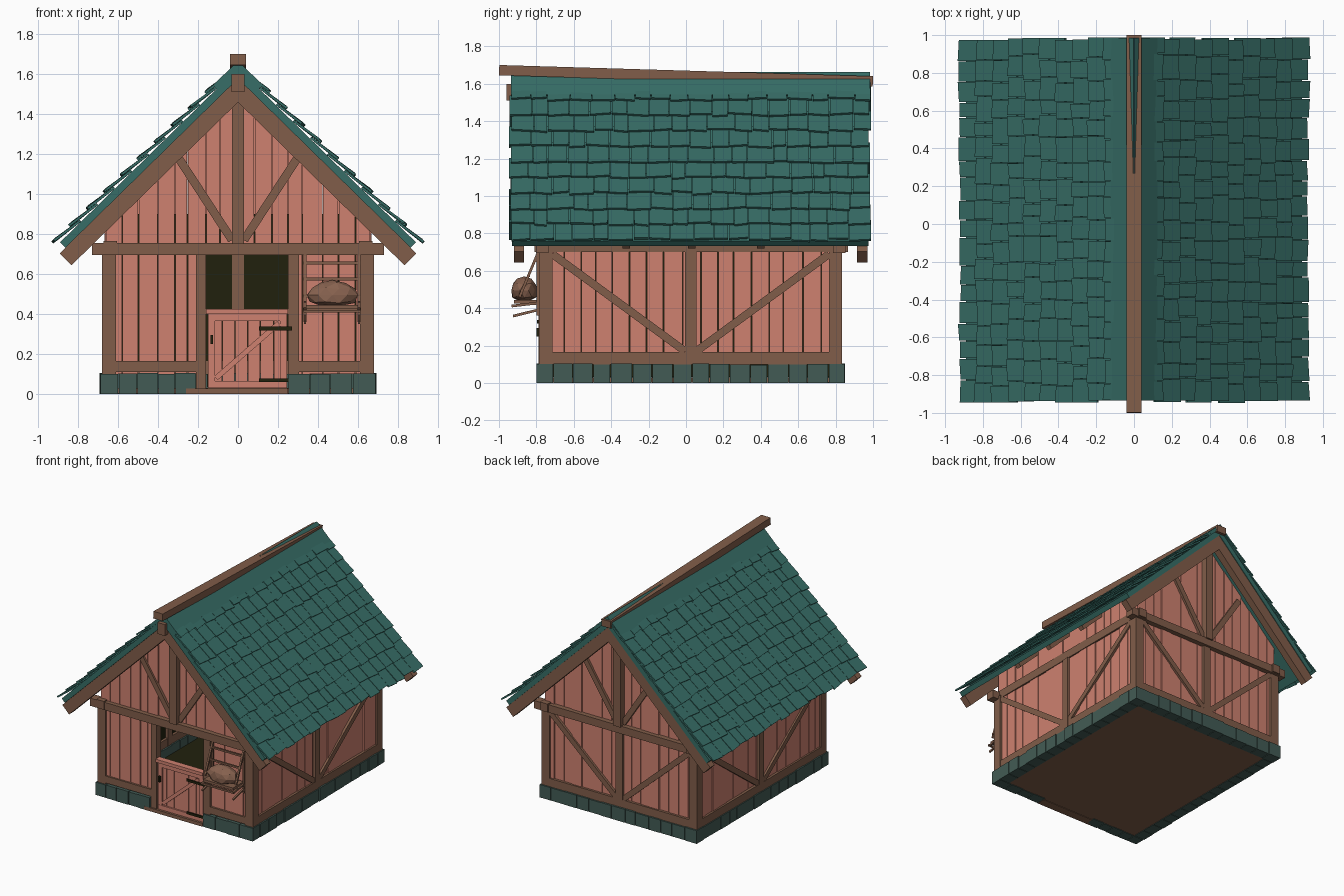
import bpy, bmesh, math, random
from mathutils import Matrix, Vector

random.seed(7)
if "Cube" in bpy.data.objects:
    bpy.data.objects.remove(bpy.data.objects["Cube"])


def material(name, rgb):
    m = bpy.data.materials.new(name)
    m.use_nodes = True
    m.diffuse_color = (*rgb, 1)
    m.node_tree.nodes["Principled BSDF"].inputs["Base Color"].default_value = (*rgb, 1)
    return m


WOOD = material("brown_timber", (0.22, 0.11, 0.067))
PLANK = material("pink_planks", (0.62, 0.22, 0.16))
TEAL = material("teal_shingles", (0.038, 0.155, 0.135))
STONE = material("grey_green_stone", (0.055, 0.105, 0.09))
DARK = material("dark_interior", (0.015, 0.015, 0.004))
SACK = material("sack_brown", (0.25, 0.125, 0.08))


class Part:
    """Collects boxes and beams into one named mesh."""

    def __init__(self, name, mat):
        self.name, self.mat, self.bm = name, mat, bmesh.new()

    def box(self, lo, hi, frame=Matrix()):
        lo, hi = Vector(lo), Vector(hi)
        m = frame @ Matrix.Translation((lo + hi) / 2) @ Matrix.Diagonal((*(hi - lo), 1))
        return bmesh.ops.create_cube(self.bm, size=1, matrix=m)["verts"]

    def beam(self, p, q, width, depth, facing):
        p, q, n = Vector(p), Vector(q), Vector(facing)
        d = (q - p).normalized()
        side = n.cross(d).normalized()
        n = d.cross(side)
        frame = Matrix((d, side, n)).transposed().to_4x4()
        frame.translation = p
        self.box((0, -width / 2, -depth / 2), ((q - p).length, width / 2, depth / 2), frame)

    def done(self):
        mesh = bpy.data.meshes.new(self.name)
        bmesh.ops.recalc_face_normals(self.bm, faces=self.bm.faces)
        self.bm.to_mesh(mesh)
        self.bm.free()
        mesh.materials.append(self.mat)
        ob = bpy.data.objects.new(self.name, mesh)
        bpy.context.collection.objects.link(ob)
        return ob


def split(a, b, size, jitter=0.0):
    """Cut a run into roughly equal pieces."""
    n = max(1, round((b - a) / size))
    cuts = [a + (b - a) * i / n for i in range(n + 1)]
    for i in range(1, n):
        cuts[i] += random.uniform(-jitter, jitter)
    return list(zip(cuts, cuts[1:]))


FRONT, BACK, HALF = -0.785, 0.835, 0.68
MID = (FRONT + BACK) / 2
DOOR_L, DOOR_R = -0.16, 0.25
PITCH = math.radians(44.4)
SLOPE = math.tan(PITCH)

# Stone footing
stones = Part("stone_footing", STONE)
for y0, y1, runs in ((-0.80, -0.71, ((-0.69, -0.21), (0.25, 0.69))), (0.76, 0.85, ((-0.69, 0.69),))):
    for a, b in runs:
        for x0, x1 in split(a, b, 0.105, 0.01):
            j = random.uniform(0, 0.008)
            stones.box((x0 + 0.002, y0 + j, 0), (x1 - 0.002, y1 - j, 0.105 - j))
for s in (-1, 1):
    for y0, y1 in split(-0.71, 0.76, 0.105, 0.01):
        j = random.uniform(0, 0.008)
        xs = sorted((s * 0.60, s * (0.692 - j)))
        stones.box((xs[0], y0 + 0.002, 0), (xs[1], y1 - 0.002, 0.105 - j))
stones.done()

floor = Part("floor", WOOD)
floor.box((-0.62, -0.77, 0.004), (0.62, 0.80, 0.03))
floor.box((-0.26, -0.80, 0), (0.25, -0.73, 0.027))
floor.done()

# Dark room behind the open half door
room = Part("dark_room", DARK)
room.box((-0.63, -0.73, 0.032), (0.63, 0.78, 0.9))
room.bm.faces.ensure_lookup_table()
front = min(room.bm.faces, key=lambda f: f.calc_center_median().y)
bmesh.ops.delete(room.bm, geom=[front], context="FACES")
room.done()

# Vertical wall planks, tops cut to the roof pitch on the gables
gables = Part("gable_planks", PLANK)
for y, runs in ((FRONT + 0.03, ((-0.66, DOOR_L, 0.1), (DOOR_L, DOOR_R, 0.7), (DOOR_R, 0.66, 0.1))),
                (BACK - 0.03, ((-0.66, 0, 0.1), (0, 0.66, 0.1)))):
    for a, b, z0 in runs:
        for x0, x1 in split(a, b, 0.088, 0.012):
            j = random.uniform(-0.005, 0.005)
            for v in gables.box((x0 + 0.002, y + j - 0.012, z0), (x1 - 0.002, y + j + 0.012, 1)):
                if v.co.z > 0.9:
                    v.co.z = 1.575 - abs(v.co.x) * SLOPE
gables.done()
sides = Part("side_planks", PLANK)
for s in (-1, 1):
    for y0, y1 in split(FRONT + 0.03, BACK - 0.03, 0.09, 0.012):
        x = s * (HALF - 0.03 + random.uniform(-0.005, 0.005))
        sides.box((x - 0.012, y0 + 0.002, 0.1), (x + 0.012, y1 - 0.002, 0.93))
sides.done()

# Timber frame
frame = Part("timber_frame", WOOD)
for s in (-1, 1):
    xs = sorted((s * 0.61, s * HALF))
    for y in (FRONT, BACK - 0.07):
        frame.box((xs[0], y, 0.1), (xs[1], y + 0.07, 0.72))
    frame.box((xs[0], MID - 0.03, 0.1), (xs[1], MID + 0.03, 0.7))
    frame.box((xs[0] + 0.001, FRONT + 0.01, 0.1), (xs[1] - 0.001, BACK - 0.01, 0.165))
    plate = sorted((s * 0.605, s * 0.672))
    frame.box((plate[0], -0.81, 0.70), (plate[1], 0.865, 0.765))
    # Side and back braces run from the upper corners to the bottom centre
    for end in (FRONT + 0.07, BACK - 0.07):
        t = 1 if end > MID else -1
        frame.beam((s * 0.665, MID + t * 0.03, 0.17), (s * 0.665, end, 0.69), 0.042, 0.025, (s, 0, 0))
    frame.beam((s * 0.03, BACK - 0.015, 0.17), (s * 0.61, BACK - 0.015, 0.69), 0.042, 0.025, (0, 1, 0))
frame.box((-0.03, BACK - 0.06, 0.1), (0.03, BACK, 0.7))
frame.box((-0.62, BACK - 0.06, 0.1), (0.62, BACK - 0.002, 0.165))
for a, b in ((-0.62, -0.2), (0.3, 0.62)):
    frame.box((a, FRONT + 0.002, 0.11), (b, FRONT + 0.05, 0.165))
frame.box((DOOR_L - 0.05, FRONT - 0.003, 0.025), (DOOR_L, FRONT + 0.05, 0.7))
frame.box((DOOR_R, FRONT - 0.003, 0.1), (DOOR_R + 0.055, FRONT + 0.05, 0.7))
frame.done()

gable_frame = Part("gable_frame", WOOD)
for y, t in ((FRONT, -1), (BACK, 1)):
    gable_frame.box((-0.73, min(y + t * 0.018, y - t * 0.05), 0.695), (0.73, max(y + t * 0.018, y - t * 0.05), 0.756))
    gable_frame.box((-0.031, y - 0.03, 0.75), (0.031, y + 0.03, 1.55))
    for s in (-1, 1):
        gable_frame.beam((s * 0.03, y - t * 0.015, 0.77), (s * 0.31, y - t * 0.015, 1.20), 0.042, 0.025, (0, t, 0))
gable_frame.done()

# Roof: each side works in a frame of (down slope, along ridge, outward)
roof = Part("roof_boards", TEAL)
shingles = Part("roof_shingles", TEAL)
rafters = Part("rafters", WOOD)
for s in (-1, 1):
    down = Vector((s * math.cos(PITCH), 0, -math.sin(PITCH)))
    out = Vector((s * math.sin(PITCH), 0, math.cos(PITCH)))
    m = Matrix((down, Vector((0, 1, 0)), out)).transposed().to_4x4()
    m.translation = (0, 0, 1.63)
    roof.box((0, -0.93, -0.038), (1.245, 0.975, 0), m)
    roof.box((-0.02, -0.935, 0), (0.15, 0.985, 0.026), m)
    for y0, y1 in ((-0.92, -0.865), (0.915, 0.97)):
        rafters.box((0, y0, -0.122), (1.285, y1, -0.038), m)
    for y in (-0.32, 0.03, 0.4):
        rafters.box((0, y - 0.02, -0.07), (1.23, y + 0.02, -0.037), m)
    for row in range(10):
        tip = 1.262 - 0.119 * row
        shift = random.uniform(0.0, 0.04)
        for y0, y1 in split(-0.95 + shift * 0.4, 0.975 + shift * 0.4, 0.105, 0.022):
            end = tip + random.uniform(-0.01, 0.008)
            lift = random.uniform(0.0, 0.005)
            skew = random.uniform(-0.006, 0.006)
            for v in shingles.box((tip - 0.165, y0 + 0.002, 0), (end, y1 - 0.002, 0.012), m):
                if (v.co - m.translation).dot(down) > tip - 0.08:
                    side = 1 if v.co.y > (y0 + y1) / 2 else -1
                    v.co += out * (0.018 + lift) + down * skew * side
for part in (roof, shingles, rafters):
    part.done()

ridge = Part("ridge_beam", WOOD)
ridge.beam((0, -0.999, 1.673), (0, 0.999, 1.613), 0.082, 0.055, (0, 0, 1))
ridge.box((-0.032, -0.96, 1.51), (0.032, 0.97, 1.60))
ridge.done()

# Lower half door with planks, border, brace and ironwork
door = Part("half_door", PLANK)
for x0, x1 in split(-0.15, 0.245, 0.066, 0.006):
    door.box((x0 + 0.002, -0.775, 0.03), (x1 - 0.002, -0.755, 0.41))
for x in (-0.15, 0.21):
    door.box((x, -0.785, 0.03), (x + 0.035, -0.77, 0.40))
for z in (0.03, 0.365):
    door.box((-0.15, -0.787, z), (0.245, -0.77, z + 0.035))
door.box((DOOR_L, -0.80, 0.40), (DOOR_R, -0.75, 0.425))
door.beam((-0.11, -0.78, 0.08), (0.205, -0.78, 0.355), 0.026, 0.014, (0, -1, 0))
door.done()
iron = Part("door_iron", DARK)
for z in (0.07, 0.328):
    iron.box((0.105, -0.796, z - 0.009), (0.27, -0.786, z + 0.009))
iron.box((-0.138, -0.80, 0.25), (-0.124, -0.785, 0.295))
iron.done()

# Wall rack holding a sack
rack = Part("wall_rack", WOOD)
for x in (0.335, 0.605):
    rack.beam((x, -0.79, 0.70), (x, -0.89, 0.46), 0.014, 0.014, (1, 0, 0))
    rack.beam((x, -0.775, 0.395), (x, -0.925, 0.358), 0.014, 0.012, (1, 0, 0))
    rack.beam((x, -0.775, 0.43), (x, -0.93, 0.412), 0.014, 0.014, (1, 0, 0))
    rack.box((x - 0.007, -0.80, 0.36), (x + 0.007, -0.785, 0.70))
for y, z in ((-0.805, 0.655), (-0.84, 0.575), (-0.878, 0.49), (-0.925, 0.414), (-0.87, 0.42), (-0.81, 0.425)):
    rack.box((0.325, y - 0.007, z - 0.007), (0.615, y + 0.007, z + 0.007))
rack.box((0.34, -0.92, 0.425), (0.60, -0.785, 0.445))
rack.done()
sack = Part("sack", SACK)
ball = bmesh.ops.create_icosphere(sack.bm, subdivisions=2, radius=1)["verts"]
for v in ball:
    r = random.uniform(0.9, 1.06)
    v.co = Vector((0.472 + v.co.x * 0.128 * r, -0.865 + v.co.y * 0.075 * r, max(0.445, 0.495 + v.co.z * 0.073 * r)))
sack.done()
